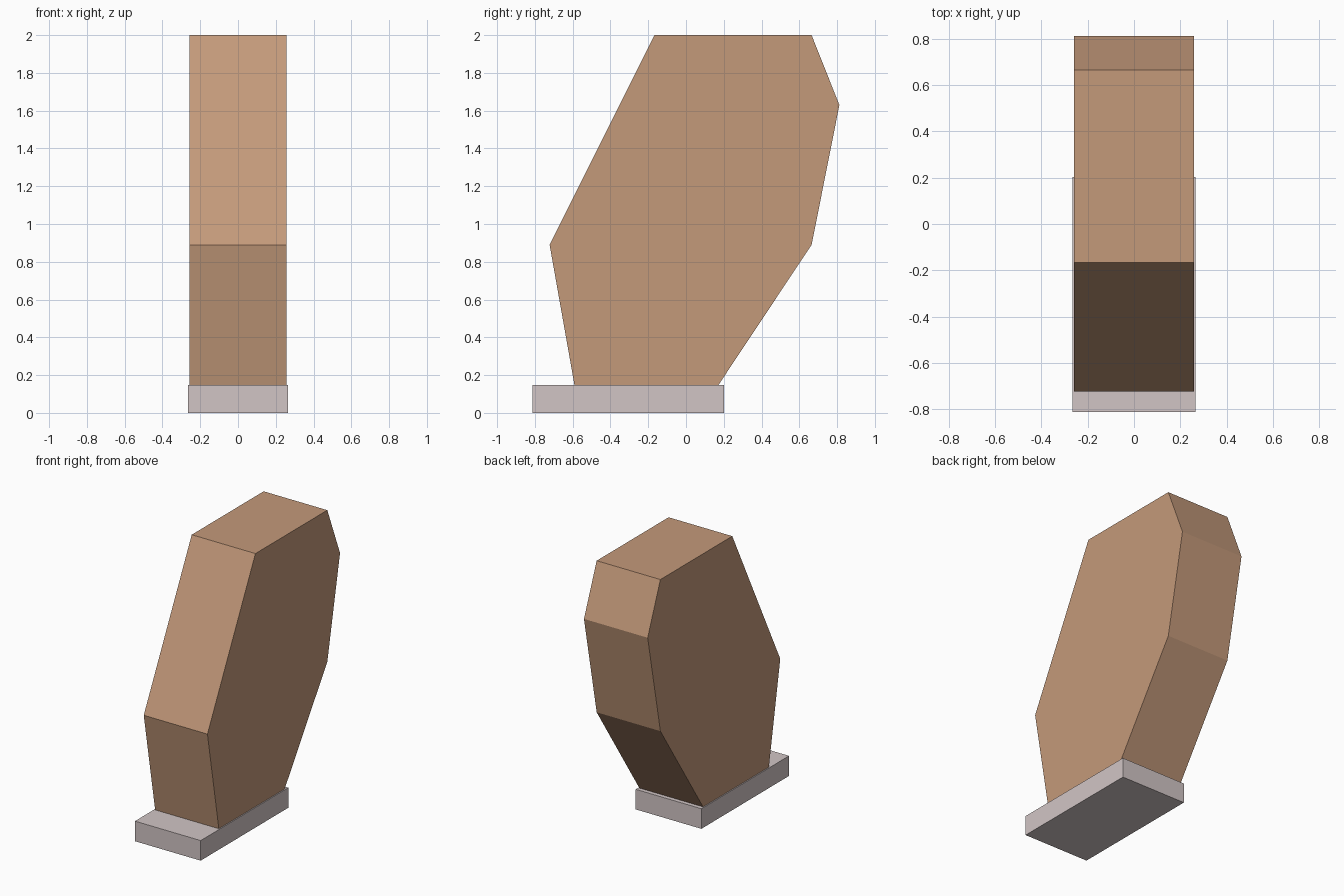
import bpy
import bmesh

if "Cube" in bpy.data.objects:
    bpy.data.objects.remove(bpy.data.objects["Cube"])


def make_material(name, rgb):
    mat = bpy.data.materials.new(name)
    mat.diffuse_color = (*rgb, 1.0)
    mat.use_nodes = True
    mat.node_tree.nodes["Principled BSDF"].inputs["Base Color"].default_value = mat.diffuse_color
    return mat


def extrude_profile(name, profile, half_width, mat):
    """Extrude a (y, z) outline symmetrically along x."""
    bm = bmesh.new()
    face = bm.faces.new([bm.verts.new((-half_width, y, z)) for y, z in profile])
    result = bmesh.ops.extrude_face_region(bm, geom=[face])
    moved = [g for g in result["geom"] if isinstance(g, bmesh.types.BMVert)]
    bmesh.ops.translate(bm, verts=moved, vec=(2 * half_width, 0, 0))
    bmesh.ops.recalc_face_normals(bm, faces=bm.faces)
    mesh = bpy.data.meshes.new(name)
    bm.to_mesh(mesh)
    bm.free()
    mesh.materials.append(mat)
    obj = bpy.data.objects.new(name, mesh)
    bpy.context.collection.objects.link(obj)
    return obj


brown = make_material("warm brown", (0.55, 0.32, 0.195))
grey = make_material("pale grey", (0.64, 0.56, 0.56))

# Faceted leaning slab
extrude_profile("slab", [(-0.59, 0.145), (0.17, 0.145), (0.665, 0.89), (0.812, 1.63),
                         (0.665, 2.0), (-0.167, 2.0), (-0.722, 0.89)], 0.258, brown)

# Flat rectangular foot
extrude_profile("base_plate", [(-0.812, 0.0), (0.202, 0.0),
                               (0.202, 0.147), (-0.812, 0.147)], 0.266, grey)
